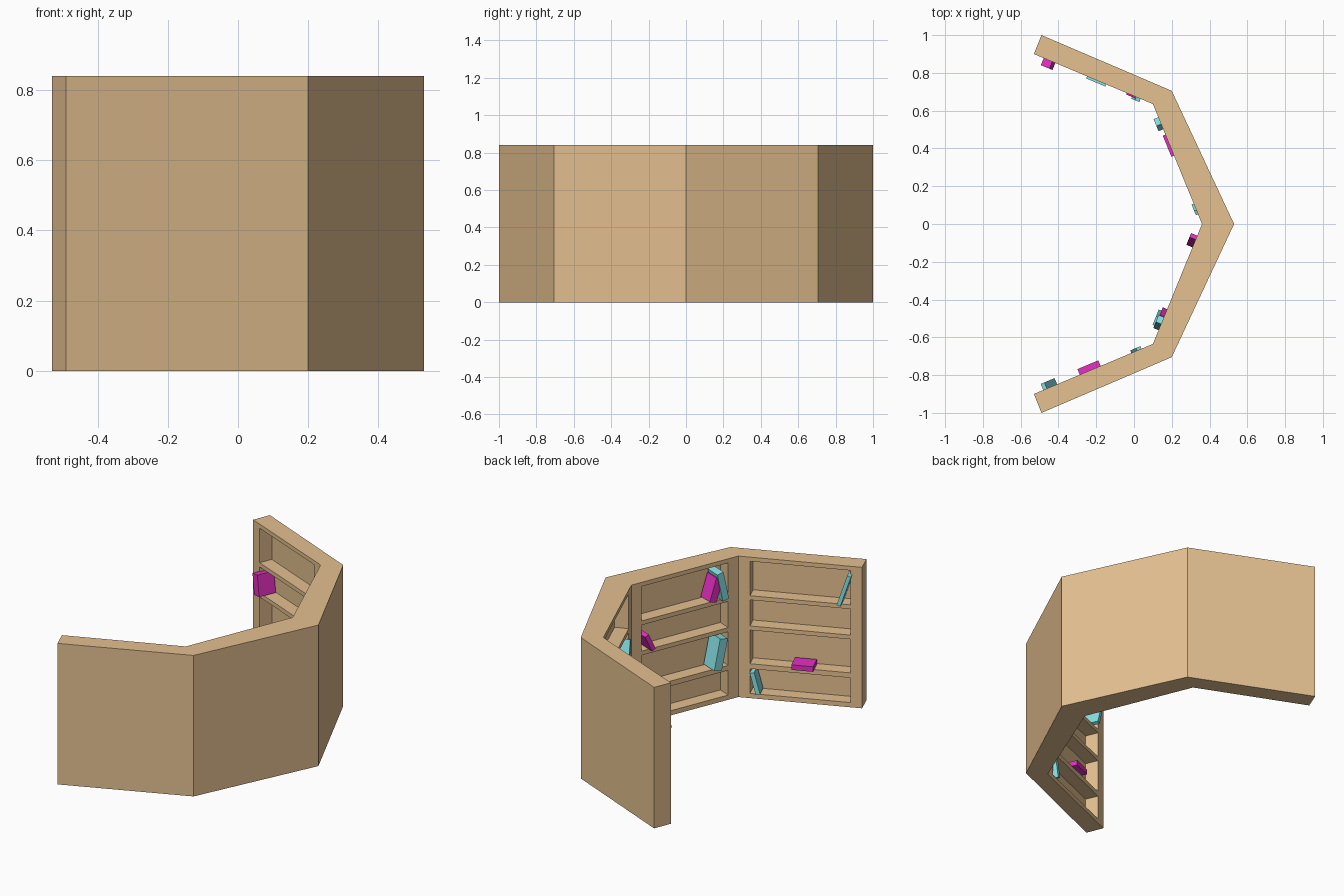
import bpy, bmesh
from math import sin, cos, radians
from mathutils import Matrix, Vector

if "Cube" in bpy.data.objects:
    bpy.data.objects.remove(bpy.data.objects["Cube"])

H = 0.84
OUTER = [(-0.49, 1.0), (0.2, 0.705), (0.53, 0), (0.2, -0.705), (-0.49, -1.0)]
INNER = [(-0.53, 0.9), (0.1, 0.635), (0.36, 0), (0.1, -0.635), (-0.53, -0.9)]
OPENINGS = [(0.61, 0.815), (0.43, 0.585), (0.205, 0.405), (0.028, 0.175)]
MARGIN, DEPTH = 0.065, 0.078


def material(name, rgb):
    m = bpy.data.materials.new(name)
    m.diffuse_color = (*rgb, 1)
    m.use_nodes = True
    m.node_tree.nodes["Principled BSDF"].inputs["Base Color"].default_value = m.diffuse_color
    return m


def make_object(name, bm, mat):
    bmesh.ops.recalc_face_normals(bm, faces=bm.faces)
    mesh = bpy.data.meshes.new(name)
    bm.to_mesh(mesh)
    bm.free()
    ob = bpy.data.objects.new(name, mesh)
    bpy.context.collection.objects.link(ob)
    mesh.materials.append(mat)
    return ob


def add_box(bm, lo, hi, matrix):
    lo, hi = Vector(lo), Vector(hi)
    size = Matrix.Diagonal((*(hi - lo), 1))
    bmesh.ops.create_cube(bm, size=1, matrix=matrix @ Matrix.Translation((lo + hi) / 2) @ size)


# local frame of a bay: x along its inner face, y into the case, z up
def bay_frame(k):
    a, b = Vector((*INNER[k], 0)), Vector((*INNER[k + 1], 0))
    x = (b - a).normalized()
    z = Vector((0, 0, 1))
    rot = Matrix((x, z.cross(x), z)).transposed().to_4x4()
    return Matrix.Translation(a) @ rot, (b - a).length


wood = material("wood", (0.78, 0.53, 0.28))
cyan = material("cyan_cover", (0.25, 0.77, 0.80))
magenta = material("magenta_cover", (0.78, 0.03, 0.54))

# angled case: extruded plan outline
bm = bmesh.new()
plan = bm.faces.new([bm.verts.new((x, y, 0)) for x, y in OUTER + INNER[::-1]])
ext = bmesh.ops.extrude_face_region(bm, geom=[plan])
bmesh.ops.translate(bm, vec=(0, 0, H), verts=[v for v in ext["geom"] if isinstance(v, bmesh.types.BMVert)])
case = make_object("bookcase", bm, wood)

# four shelf recesses cut into each bay
bm = bmesh.new()
for k in range(4):
    frame, length = bay_frame(k)
    for z0, z1 in OPENINGS:
        add_box(bm, (MARGIN, -0.03, z0), (length - MARGIN, DEPTH, z1), frame)
cutter = make_object("recess_cutter", bm, wood)
cutter.hide_render = True
mod = case.modifiers.new("recesses", "BOOLEAN")
mod.operation, mod.solver, mod.object = "DIFFERENCE", "EXACT", cutter
bpy.context.view_layer.objects.active = case
bpy.ops.object.modifier_apply(modifier=mod.name)
bpy.data.objects.remove(cutter)

# books: bay, position, opening, width, height, lean, overhang, cover
BOOKS = [
    (0, 0.09, 1, 0.05, 0.125, -8, 0.040, magenta),
    (0, 0.36, 2, 0.11, 0.025, 0, 0.012, cyan),
    (0, 0.56, 3, 0.025, 0.12, 15, 0.008, magenta),
    (0, 0.59, 3, 0.025, 0.12, 10, 0.018, cyan),
    (1, 0.11, 2, 0.04, 0.17, -10, 0.027, cyan),
    (1, 0.235, 0, 0.12, 0.03, 0, 0.015, magenta),
    (1, 0.60, 1, 0.025, 0.12, 18, 0.012, cyan),
    (2, 0.10, 1, 0.025, 0.105, -25, 0.035, magenta),
    (2, 0.53, 0, 0.045, 0.14, 18, 0.025, magenta),
    (2, 0.57, 0, 0.04, 0.17, -12, 0.030, cyan),
    (2, 0.55, 2, 0.05, 0.185, 12, 0.040, cyan),
    (3, 0.095, 3, 0.025, 0.13, -15, 0.015, cyan),
    (3, 0.36, 2, 0.12, 0.03, 0, 0.032, magenta),
    (3, 0.59, 0, 0.022, 0.19, 18, 0.035, cyan),
]
for i, (k, s, level, w, h, lean, out, mat) in enumerate(BOOKS):
    t = radians(lean)
    lift = OPENINGS[level][0] + w / 2 * abs(sin(t)) + 0.001
    pivot = Matrix.Translation((s - h / 2 * sin(t), 0, lift)) @ Matrix.Rotation(t, 4, "Y")
    bm = bmesh.new()
    add_box(bm, (-w / 2, -out, 0), (w / 2, DEPTH - 0.012, h), bay_frame(k)[0] @ pivot)
    make_object(f"book_{i + 1}", bm, mat)
